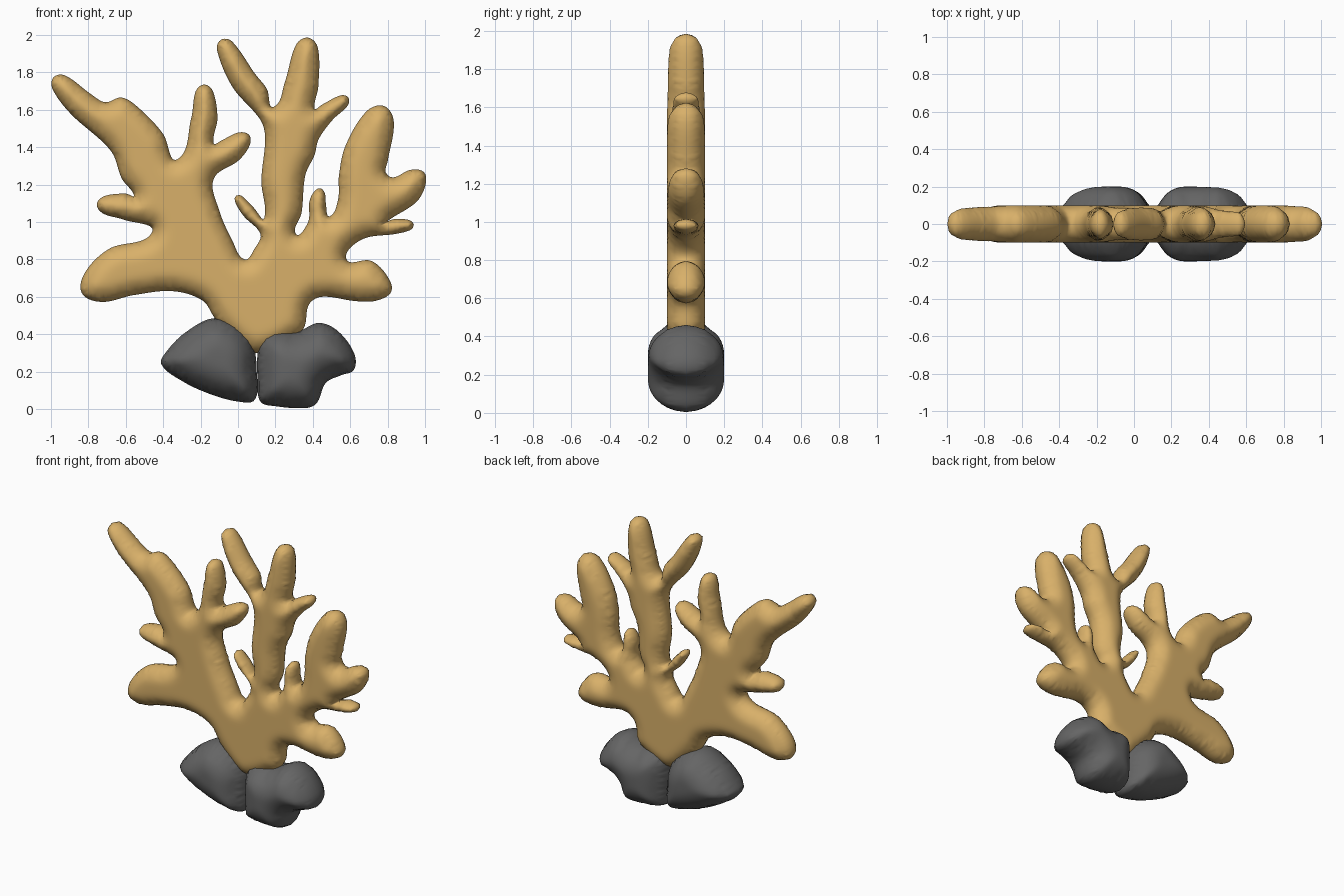
import bpy
import bmesh
from math import sin, cos, radians, sqrt
from mathutils import Vector, kdtree
from mathutils.geometry import interpolate_bezier, delaunay_2d_cdt

if "Cube" in bpy.data.objects:
    bpy.data.objects.remove(bpy.data.objects["Cube"], do_unlink=True)


def make_material(name, colour):
    mat = bpy.data.materials.new(name)
    mat.use_nodes = True
    mat.diffuse_color = (*colour, 1)
    mat.node_tree.nodes["Principled BSDF"].inputs["Base Color"].default_value = (*colour, 1)
    return mat


def finger(x, z, heading, width, length):
    """Five outline points of a rounded branch tip; heading is clockwise from up."""
    a = radians(heading)
    tip = Vector((x, z))
    ahead = Vector((sin(a), cos(a)))
    left = Vector((-cos(a), sin(a)))
    base = tip - ahead * length
    shoulder = tip - ahead * width * 0.5
    return [base + left * width, shoulder + left * width * 0.65, tip,
            shoulder - left * width * 0.65, base - left * width]


def smooth_outline(points, step=0.012):
    """Closed rounded curve through the points, evenly sampled."""
    points = [Vector(p) for p in points]
    n = len(points)
    tangents = [(points[(i + 1) % n] - points[i - 1]).normalized() for i in range(n)]
    outline = []
    for i in range(n):
        j = (i + 1) % n
        a, b = points[i], points[j]
        reach = (b - a).length / 3
        count = max(3, int(reach * 3 / step) + 1)
        curve = interpolate_bezier(a, a + tangents[i] * reach,
                                   b - tangents[j] * reach, b, count)
        outline += [Vector(p[:2]) for p in curve[:-1]]
    return outline


def puffed_shape(name, points, depth, rounding, mat):
    """Fill an outline and swell it to a slab with rounded edges."""
    outline = smooth_outline(points)
    n = len(outline)
    tree = kdtree.KDTree(n)
    for i, p in enumerate(outline):
        tree.insert((p.x, p.y, 0), i)
    tree.balance()

    def edge_distance(p):
        return tree.find((p.x, p.y, 0))[2]

    # Rings close to the edge, then an even grid further in
    samples = list(outline)
    for inset in (0.008, 0.022):
        for i in range(n):
            along = (outline[(i + 1) % n] - outline[i - 1]).normalized()
            p = outline[i] + Vector((along.y, -along.x)) * inset
            if edge_distance(p) > inset * 0.9:
                samples.append(p)
    grid = 0.02
    low_x, low_z = min(p.x for p in outline), min(p.y for p in outline)
    columns = int((max(p.x for p in outline) - low_x) / grid) + 1
    rows = int((max(p.y for p in outline) - low_z) / grid) + 1
    for i in range(columns):
        for j in range(rows):
            p = Vector((low_x + (i + j % 2 / 2) * grid, low_z + j * grid))
            if edge_distance(p) > 0.034:
                samples.append(p)

    border = [(i, (i + 1) % n) for i in range(n)]
    flat, _, faces, *_ = delaunay_2d_cdt(samples, border, [], 1, 1e-5)

    bm = bmesh.new()
    verts = []
    for p in flat:
        s = min(edge_distance(p) / rounding, 1)
        verts.append(bm.verts.new((p.x, -depth * sqrt(1 - (1 - s) ** 2), p.y)))
    for f in faces:
        bm.faces.new([verts[i] for i in f]).smooth = True
    bmesh.ops.delete(bm, geom=[v for v in bm.verts if not v.link_faces], context="VERTS")
    mesh = bpy.data.meshes.new(name)
    bm.to_mesh(mesh)
    bm.free()
    mesh.materials.append(mat)
    obj = bpy.data.objects.new(name, mesh)
    bpy.context.collection.objects.link(obj)

    # Mirror to the back, then soften the ridges in depth only
    mirror = obj.modifiers.new("back_half", "MIRROR")
    mirror.use_axis = (False, True, False)
    soften = obj.modifiers.new("soften", "SMOOTH")
    soften.use_x = soften.use_z = False
    soften.factor = 0.5
    soften.iterations = 4
    return obj


tan = make_material("coral_tan", (0.69, 0.435, 0.142))
grey = make_material("rock_grey", (0.13, 0.13, 0.13))

# Left fan: low lobe, side twig, long arm, upright finger, inner twig
left_fan = [
    (-.12, .48), (-.19, .58), (-.35, .63),
    *finger(-.835, .62, -118, .14, .24), (-.46, .945),
    *finger(-.755, 1.095, -85, .07, .15), (-.555, 1.14), (-.62, 1.23), (-.68, 1.38),
    *finger(-.985, 1.775, -45, .075, .2),
    (-.71, 1.64), (-.62, 1.665), (-.52, 1.6), (-.4, 1.47), (-.325, 1.335),
    *finger(-.18, 1.735, 0, .07, .18), (-.13, 1.42),
    *finger(.06, 1.465, 51, .07, .13),
    (-.13, 1.23), (-.1, 1.06), (-.03, .9), (.035, .8),
]

# Middle stem: thin twig, left arm, top finger, right twig
middle_stem = [
    (.09, .86), (.12, .935),
    *finger(-.01, 1.14, -38, .035, .11), (.14, 1.02), (.125, 1.22), (.145, 1.45), (.12, 1.545),
    *finger(-.09, 1.975, -29, .07, .25), (.155, 1.71), (.19, 1.615),
    *finger(.375, 1.985, 8, .09, .25), (.41, 1.605),
    *finger(.59, 1.665, 55, .05, .14),
    (.43, 1.44), (.41, 1.36), (.36, 1.25), (.34, 1.05), (.31, .935),
]

# Right fan: small twig, tall finger, outer finger, side twig, low lobe
right_fan = [
    (.375, 1),
    *finger(.44, 1.18, 10, .045, .08), (.49, 1.03), (.535, 1.12), (.54, 1.25),
    *finger(.78, 1.62, 20, .12, .27), (.79, 1.265),
    *finger(.995, 1.265, 48, .09, .14), (.8, 1.005),
    *finger(.94, .985, 85, .04, .1), (.66, .905), (.58, .8),
    *finger(.82, .63, 110, .115, .16), (.45, .6), (.38, .56), (.35, .43),
]

# Foot hidden between the rocks
foot = [(.25, .35), (.1, .3), (0, .35)]

puffed_shape("coral", left_fan + middle_stem + right_fan + foot, 0.1, 0.11, tan)

# Rocks at the base
puffed_shape("right_rock", [
    (-.41, .24), (-.38, .31), (-.28, .41), (-.13, .485), (0, .44), (.08, .34),
    (.1, .2), (.09, .05), (0, .04), (-.15, .08), (-.3, .15)], 0.2, 0.17, grey)
puffed_shape("left_rock", [
    (.105, .3), (.13, .38), (.21, .42), (.32, .415), (.43, .46), (.53, .42),
    (.62, .3), (.62, .21), (.55, .18), (.47, .14), (.42, .03), (.36, .005),
    (.2, .015), (.12, .04), (.105, .15)], 0.2, 0.17, grey)
